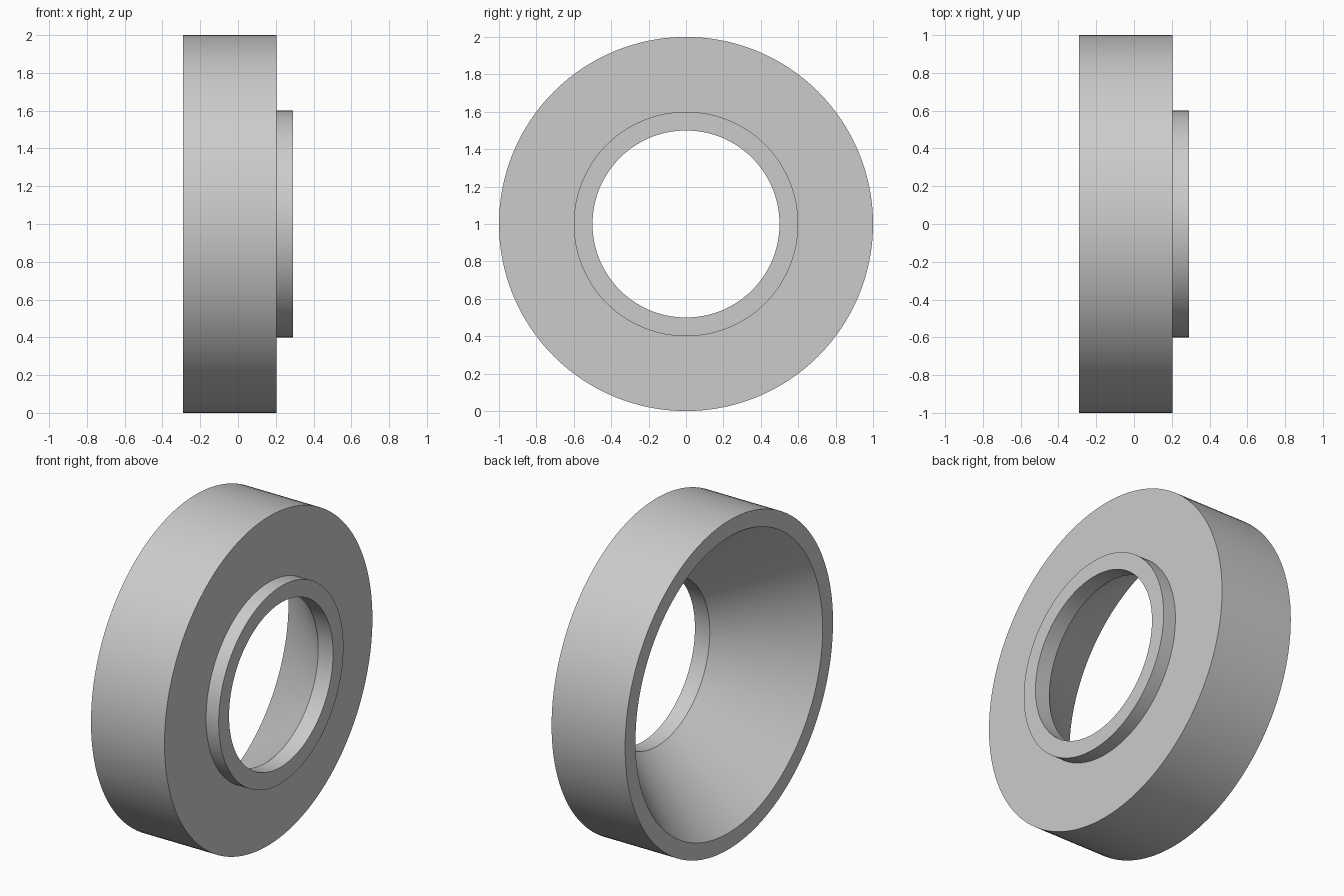
import bpy
import bmesh
import math
from mathutils import Vector

cube = bpy.data.objects.get("Cube")
if cube:
    bpy.data.objects.remove(cube, do_unlink=True)

SEGMENTS = 128

# Plain grey material
grey = bpy.data.materials.new("light_grey")
grey.use_nodes = True
colour = (0.6, 0.6, 0.6, 1.0)
grey.diffuse_color = colour
grey.node_tree.nodes["Principled BSDF"].inputs["Base Color"].default_value = colour

# Ring cross-section as (x, radius): rim, body, raised collar, bore, flared recess
profile = [
    (-0.29, 0.9), (-0.29, 1.0),
    (0.205, 1.0), (0.205, 0.6),
    (0.29, 0.6), (0.29, 0.5),
    (0.19, 0.5),
]

# Revolve the closed section around the x axis
bm = bmesh.new()
verts = [bm.verts.new((x, 0, r)) for x, r in profile]
edges = [bm.edges.new((v, verts[(i + 1) % len(verts)])) for i, v in enumerate(verts)]
bmesh.ops.spin(bm, geom=verts + edges, cent=Vector(), axis=Vector((1, 0, 0)),
               angle=math.tau, steps=SEGMENTS, use_merge=False)
bmesh.ops.remove_doubles(bm, verts=bm.verts[:], dist=0.0005)
bmesh.ops.recalc_face_normals(bm, faces=bm.faces[:])

mesh = bpy.data.meshes.new("collared_ring")
bm.to_mesh(mesh)
bm.free()
mesh.materials.append(grey)

ring = bpy.data.objects.new("collared_ring", mesh)
ring.location.z = 1.0
bpy.context.collection.objects.link(ring)

# Smooth round walls, crisp rims
bpy.ops.object.select_all(action="DESELECT")
ring.select_set(True)
bpy.context.view_layer.objects.active = ring
bpy.ops.object.shade_smooth_by_angle(angle=math.radians(30))
